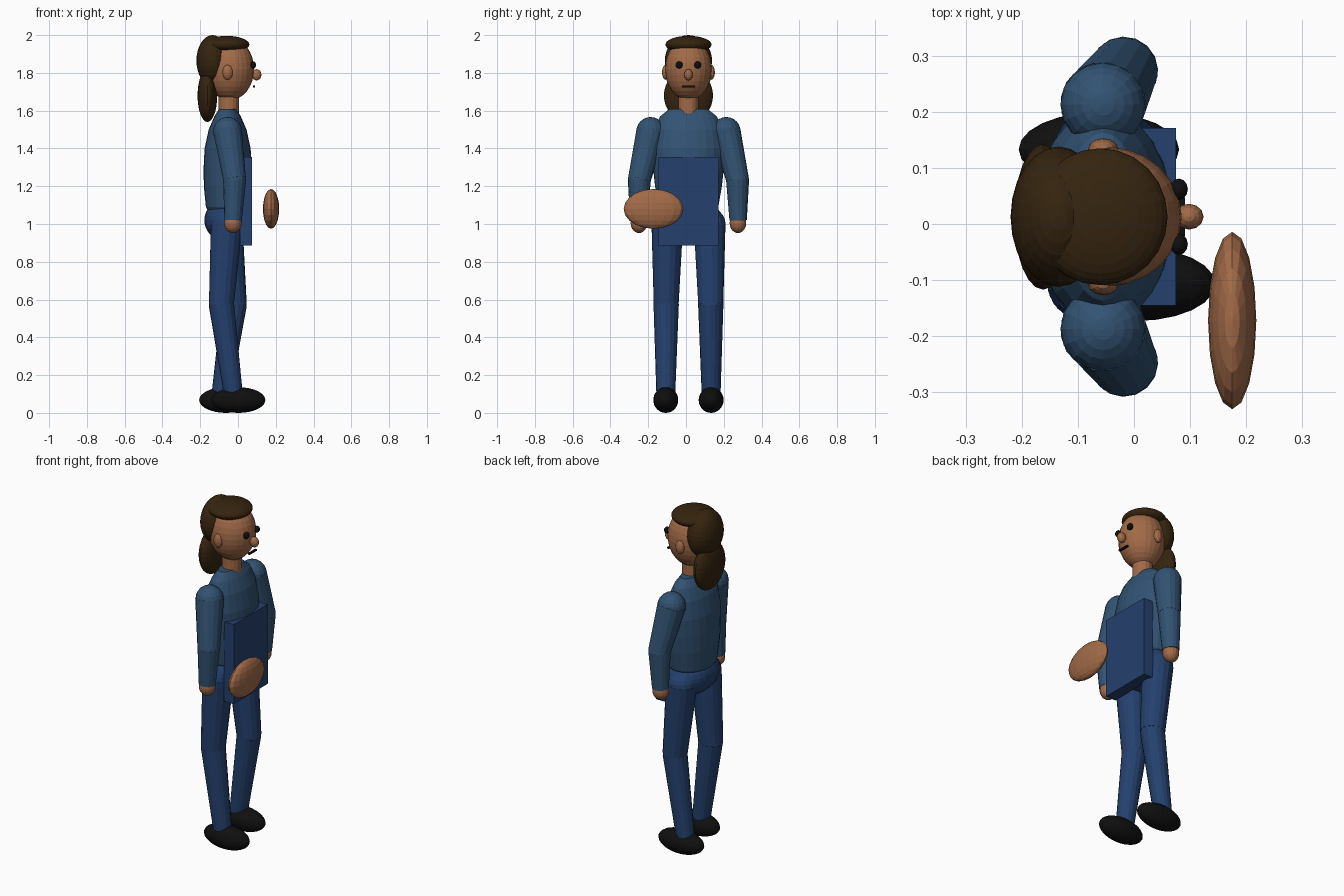
import bpy, bmesh
from math import cos, sin, pi
from mathutils import Vector, Matrix

cube = bpy.data.objects.get("Cube")
if cube:
    bpy.data.objects.remove(cube, do_unlink=True)

MID = 0.013  # body centre line in y
AXIS = -0.055  # body centre line in x


def material(name, rgb):
    m = bpy.data.materials.new(name)
    m.use_nodes = True
    m.diffuse_color = (*rgb, 1)
    m.node_tree.nodes["Principled BSDF"].inputs["Base Color"].default_value = (*rgb, 1)
    return m


SKIN = material("skin", (0.36, 0.145, 0.065))
SHIRT = material("shirt blue", (0.032, 0.085, 0.17))
DENIM = material("trouser blue", (0.018, 0.052, 0.155))
HAIR = material("dark brown hair", (0.036, 0.018, 0.005))
BLACK = material("black", (0.005, 0.005, 0.005))


def finish(name, bm, mat):
    bmesh.ops.recalc_face_normals(bm, faces=bm.faces)
    mesh = bpy.data.meshes.new(name)
    bm.to_mesh(mesh)
    bm.free()
    mesh.materials.append(mat)
    ob = bpy.data.objects.new(name, mesh)
    bpy.context.collection.objects.link(ob)
    return ob


def ellipsoid(name, centre, half, mat, seg=24, rings=16):
    bm = bmesh.new()
    bmesh.ops.create_uvsphere(bm, u_segments=seg, v_segments=rings, radius=1)
    bmesh.ops.scale(bm, vec=half, verts=bm.verts)
    bmesh.ops.translate(bm, vec=centre, verts=bm.verts)
    return finish(name, bm, mat)


def limb(name, joints, mat, seg=16):
    """Tapered segments through (point, radius) joints, with rounded joints."""
    bm = bmesh.new()
    for (a, ra), (b, rb) in zip(joints, joints[1:]):
        a, b = Vector(a), Vector(b)
        turn = (b - a).to_track_quat("Z", "Y").to_matrix().to_4x4()
        bmesh.ops.create_cone(bm, cap_ends=True, segments=seg, radius1=ra, radius2=rb,
                              depth=(b - a).length,
                              matrix=Matrix.Translation((a + b) / 2) @ turn)
    for p, r in joints[:-1]:
        bmesh.ops.create_uvsphere(bm, u_segments=seg, v_segments=12, radius=r * 0.99,
                                  matrix=Matrix.Translation(p))
    return finish(name, bm, mat)


def loft(name, rings, mat, seg=24):
    """Stack of elliptical rings given as (z, half depth, half width)."""
    bm = bmesh.new()
    loops = [[bm.verts.new((AXIS + hx * cos(2 * pi * i / seg), MID + hy * sin(2 * pi * i / seg), z))
              for i in range(seg)] for z, hx, hy in rings]
    for lo, hi in zip(loops, loops[1:]):
        for i in range(seg):
            j = (i + 1) % seg
            bm.faces.new((lo[i], lo[j], hi[j], hi[i]))
    bm.faces.new(loops[0])
    bm.faces.new(loops[-1])
    return finish(name, bm, mat)


def box(name, centre, size, mat):
    bm = bmesh.new()
    bmesh.ops.create_cube(bm, size=1)
    bmesh.ops.scale(bm, vec=size, verts=bm.verts)
    bmesh.ops.translate(bm, vec=centre, verts=bm.verts)
    return finish(name, bm, mat)


# Torso, pelvis and neck
loft("torso", [(1.06, 0.1, 0.14), (1.09, 0.115, 0.158), (1.2, 0.126, 0.177), (1.3, 0.127, 0.188),
               (1.4, 0.122, 0.193), (1.5, 0.1, 0.18), (1.57, 0.07, 0.15), (1.61, 0.045, 0.1)], SHIRT)
ellipsoid("pelvis", (AXIS, MID, 1.02), (0.123, 0.182, 0.115), DENIM)
limb("neck", [((-0.048, MID, 1.57), 0.054), ((-0.048, MID, 1.72), 0.054)], SKIN)

# Head and hair
ellipsoid("head", (-0.045, MID, 1.82), (0.13, 0.124, 0.165), SKIN)
ellipsoid("hair_cap", (-0.06, MID, 1.95), (0.12, 0.122, 0.046), HAIR)
ellipsoid("back_hair", (-0.135, MID, 1.865), (0.085, 0.125, 0.135), HAIR)
ellipsoid("hair_tail", (-0.162, MID, 1.68), (0.052, 0.13, 0.14), HAIR)

# Face
ellipsoid("nose", (0.098, MID, 1.79), (0.026, 0.023, 0.03), SKIN, 12, 8)
box("mouth", (0.085, MID, 1.728), (0.012, 0.068, 0.009), BLACK)

# Paired parts: the right leg steps forward at the foot
for side, s, knee_x, foot_x in (("left", 1, -0.02, -0.0625), ("right", -1, -0.088, 0.002)):
    ellipsoid(side + "_eye", (0.08, MID + s * 0.049, 1.842), (0.016, 0.019, 0.019), BLACK, 12, 8)
    ellipsoid(side + "_ear", (AXIS, MID + s * 0.12, 1.803), (0.027, 0.02, 0.04), SKIN, 12, 8)
    limb(side + "_arm", [((AXIS, MID + s * 0.2, 1.49), 0.077),
                         ((-0.018, MID + s * 0.26, 1.235), 0.061),
                         ((-0.026, MID + s * 0.263, 1.02), 0.046)], SHIRT)
    ellipsoid(side + "_hand", (-0.027, MID + s * 0.262, 1.005), (0.046, 0.044, 0.053), SKIN, 16, 12)
    limb(side + "_leg", [((-0.06, MID + s * 0.112, 1.0), 0.085),
                         ((knee_x, MID + s * 0.118, 0.575), 0.067),
                         ((foot_x - 0.027, MID + s * 0.12, 0.1), 0.05)], DENIM)
    ellipsoid(side + "_shoe", (foot_x, MID + s * 0.12, 0.068), (0.143, 0.066, 0.068), BLACK)

# Board held against the body and the flat oval in front of it
box("board", (0.042, MID, 1.12), (0.065, 0.317, 0.47), DENIM)
ellipsoid("oval_disc", (0.175, -0.172, 1.08), (0.043, 0.158, 0.105), SKIN, 16, 10)
